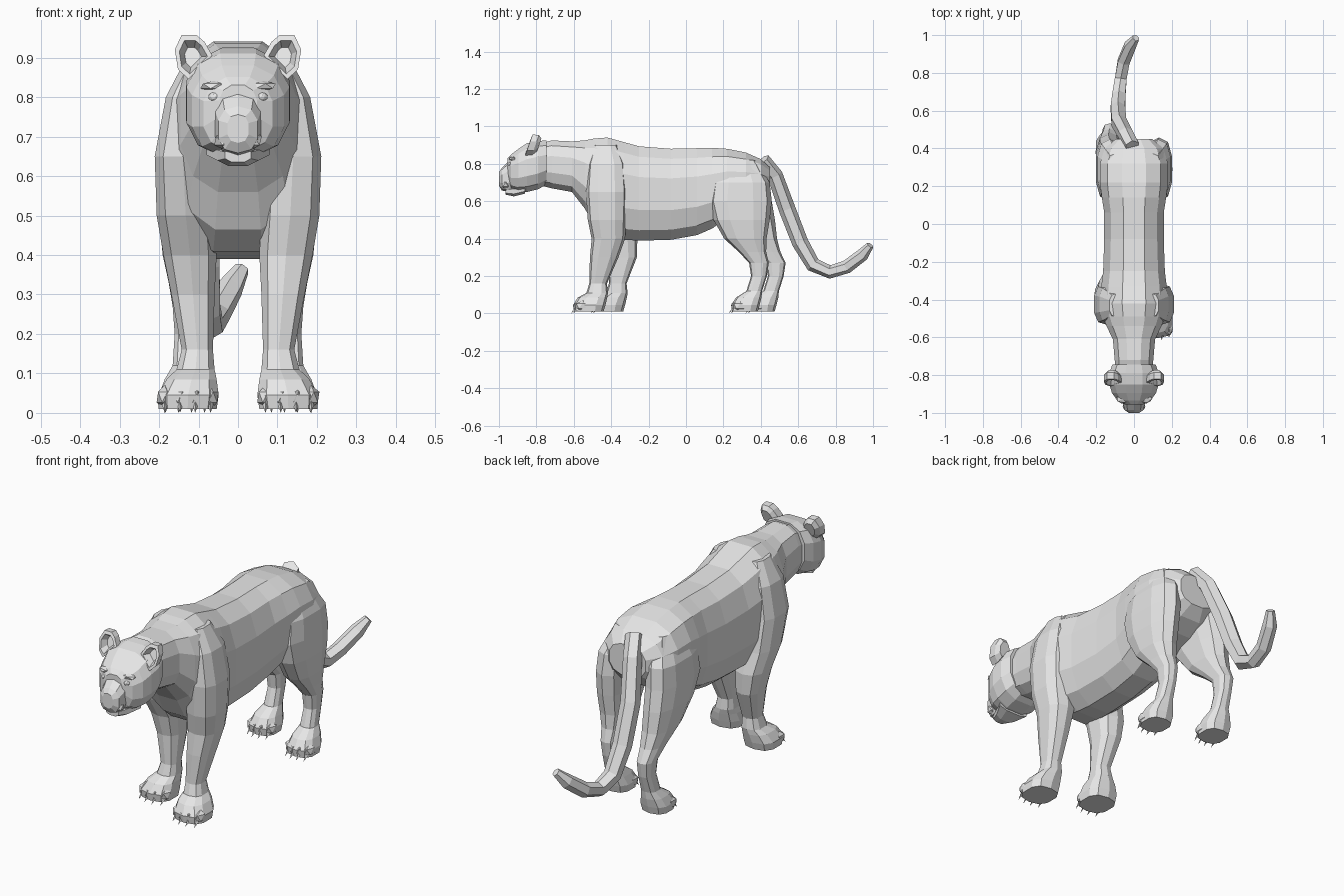
import bpy, bmesh, math
from mathutils import Vector

if "Cube" in bpy.data.objects:
    bpy.data.objects.remove(bpy.data.objects["Cube"])

fur = bpy.data.materials.new("grey_fur")
fur.diffuse_color = (0.8, 0.8, 0.8, 1)
fur.use_nodes = True
fur.node_tree.nodes["Principled BSDF"].inputs["Base Color"].default_value = fur.diffuse_color


def finish(bm, name):
    bmesh.ops.recalc_face_normals(bm, faces=bm.faces)
    me = bpy.data.meshes.new(name)
    bm.to_mesh(me)
    bm.free()
    me.materials.append(fur)
    ob = bpy.data.objects.new(name, me)
    bpy.context.collection.objects.link(ob)
    return ob


def loft(name, rings):
    """Skin a list of equal point rings and cap both ends."""
    bm = bmesh.new()
    vs = [[bm.verts.new(p) for p in r] for r in rings]
    n = len(vs[0])
    for a, b in zip(vs, vs[1:]):
        for i in range(n):
            j = (i + 1) % n
            bm.faces.new((a[i], a[j], b[j], b[i]))
    bm.faces.new(vs[0])
    bm.faces.new(vs[-1])
    return finish(bm, name)


def oval(n, power):
    """Squarish unit oval with n points."""
    out = []
    for i in range(n):
        a = 2 * math.pi * (i + 0.5) / n
        c, s = math.cos(a), math.sin(a)
        out.append((math.copysign(abs(c) ** power, c), math.copysign(abs(s) ** power, s)))
    return out


def length_loft(name, sections, n=12, power=0.8, x=0):
    """Sections along y: (y, z low, z high, half width)."""
    return loft(name, [[(x + w * c, y, (lo + hi) / 2 + (hi - lo) / 2 * s / 0.97)
                        for c, s in oval(n, power)] for y, lo, hi, w in sections])


def leg_loft(name, sections, side, shift):
    """Sections up z: (z, x in, x out, y front, y back); shift grows downwards."""
    rings = []
    for z, x0, x1, y0, y1 in sections:
        dy = shift * min(1, max(0, (0.6 - z) / 0.32))
        rings.append([(side * ((x0 + x1) / 2 + (x1 - x0) / 2 * c / 0.95), (y0 + y1) / 2 + dy
                       + (y1 - y0) / 2 * s / 0.95, z) for c, s in oval(10, 0.75)])
    return loft(name, rings)


def ball(name, loc, size, sub=1):
    bm = bmesh.new()
    bmesh.ops.create_icosphere(bm, subdivisions=sub, radius=1)
    for v in bm.verts:
        v.co = Vector(loc) + Vector([a * b for a, b in zip(v.co, size)])
    return finish(bm, name)


# Torso and neck
length_loft("torso", [
    (-.80, .69, .90, .10), (-.72, .67, .925, .105), (-.61, .65, .92, .115),
    (-.54, .56, .925, .15), (-.49, .465, .935, .17), (-.42, .41, .94, .185),
    (-.33, .395, .915, .178), (-.25, .39, .893, .168), (-.08, .395, .88, .162),
    (.06, .42, .883, .162), (.14, .455, .885, .175), (.22, .51, .88, .186),
    (.32, .54, .86, .185), (.40, .58, .825, .16), (.45, .63, .78, .10)])

# Head: skull, muzzle, chin
length_loft("head", [
    (-.955, .71, .83, .05), (-.935, .665, .85, .09), (-.895, .65, .88, .12),
    (-.85, .65, .91, .134), (-.79, .665, .922, .136), (-.745, .69, .925, .118)])
length_loft("muzzle", [
    (-.90, .66, .835, .065), (-.95, .652, .81, .06), (-.985, .66, .775, .052),
    (-1.0, .685, .755, .028)], n=10)
length_loft("chin", [
    (-.86, .64, .69, .085), (-.92, .625, .68, .055), (-.965, .635, .67, .035)], n=8)
ball("nose", (0, -.983, .745), (.028, .017, .02))


def ear(side):
    outline = [(.065, .905), (.085, .94), (.105, .957), (.143, .957), (.16, .92), (.152, .87), (.125, .845)]
    mid = Vector((.115, .90))

    def ring(scale, y):
        pts = [mid + (Vector(p) - mid) * scale for p in outline]
        return [(side * p.x, y + (p.y - .90) * .35, p.y) for p in pts]
    # back, rim, then the hollow inside
    loft("ear", [ring(.6, -.785), ring(.95, -.805), ring(1, -.84), ring(.75, -.842), ring(.45, -.81)])


# Leg sections, paws included
front = [(.90, .04, .13, -.49, -.37), (.80, .07, .182, -.52, -.33), (.65, .07, .21, -.53, -.32),
         (.50, .06, .205, -.52, -.325), (.40, .055, .188, -.50, -.33), (.30, .06, .168, -.51, -.365),
         (.16, .064, .142, -.515, -.425), (.11, .06, .155, -.53, -.42), (.085, .055, .18, -.575, -.425),
         (.045, .05, .203, -.60, -.435), (.01, .055, .20, -.595, -.445)]
hind = [(.82, .05, .14, .20, .37), (.70, .06, .192, .145, .44), (.60, .065, .20, .13, .45),
        (.50, .07, .20, .155, .44), (.40, .075, .19, .21, .425), (.33, .085, .175, .285, .425),
        (.27, .092, .165, .34, .44), (.20, .095, .16, .35, .43), (.12, .092, .165, .325, .405),
        (.085, .08, .185, .27, .40), (.045, .068, .20, .245, .39), (.01, .073, .196, .25, .38)]


def toes(name, side, x0, x1, y):
    # four toes, each with a claw
    for i in range(4):
        x = side * (x0 + (x1 - x0) * (i + .5) / 4)
        yy = y + (.012 if i in (0, 3) else 0)
        ball(name + "_toe", (x, yy + .03, .04), (.023, .04, .03))
        bm = bmesh.new()
        tip = bm.verts.new((x, yy - .02, 0))
        base = [bm.verts.new((x + dx, yy + .005, z)) for dx, z in ((-.007, .02), (.007, .02), (0, .04))]
        for k in range(3):
            bm.faces.new((tip, base[k], base[(k + 1) % 3]))
        bm.faces.new(base)
        finish(bm, name + "_claw")


for side, front_shift, hind_shift in ((1, 0, 0), (-1, .105, .09)):
    leg_loft("front_leg", front, side, front_shift)
    leg_loft("hind_leg", hind, side, hind_shift)
    toes("front", side, .05, .205, -.595 + front_shift)
    toes("hind", side, .068, .20, .248 + hind_shift)
    ear(side)
    ball("eye", (side * .058, -.938, .80), (.018, .014, .013), 2)
    # brow ridge, lip pad
    ball("brow", (side * .058, -.925, .828), (.042, .025, .014))
    ball("lip_pad", (side * .03, -.965, .69), (.034, .028, .026))

# Tail: (x, y, z, radius)
path = [(-.01, .41, .82, .04), (-.045, .475, .74, .042), (-.08, .54, .56, .045), (-.085, .61, .38, .044),
        (-.08, .68, .26, .04), (-.07, .77, .222, .036), (-.055, .86, .25, .036),
        (-.02, .945, .315, .034), (.01, .985, .365, .02)]
rings = []
for i, (x, y, z, r) in enumerate(path):
    a, b = path[max(i - 1, 0)], path[min(i + 1, len(path) - 1)]
    d = (Vector(b[:3]) - Vector(a[:3])).normalized()
    u = d.cross(Vector((1, 0, 0))).normalized()
    v = d.cross(u)
    rings.append([Vector((x, y, z)) + r * (u * math.cos(t * math.pi / 3) + v * math.sin(t * math.pi / 3))
                  for t in range(6)])
loft("tail", rings)
